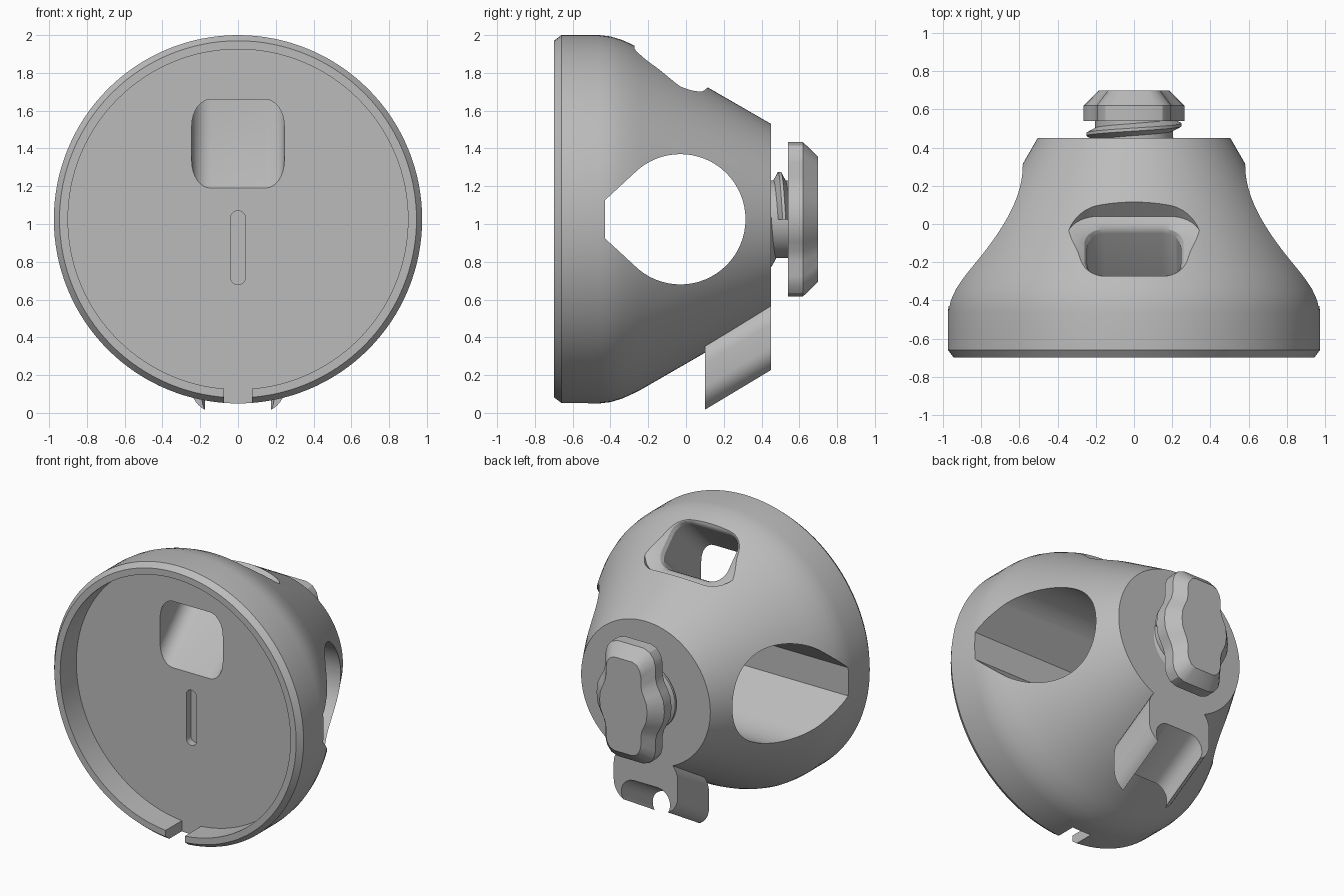
import bpy, bmesh, math
from math import sin, cos, pi, radians

old = bpy.data.objects.get("Cube")
if old:
    bpy.data.objects.remove(old, do_unlink=True)

ZC = 1.025          # height of the main axis
SLOPE = 0.577       # 30 degree taper

grey = bpy.data.materials.new("light_grey")
grey.use_nodes = True
grey.diffuse_color = (0.5, 0.5, 0.5, 1)
grey.node_tree.nodes["Principled BSDF"].inputs["Base Color"].default_value = (0.5, 0.5, 0.5, 1)


def loft(name, rings):
    """Closed solid through rings of 3D points, capped at both ends."""
    bm = bmesh.new()
    loops = [[bm.verts.new(p) for p in ring] for ring in rings]
    n = len(loops[0])
    for a, b in zip(loops, loops[1:]):
        for i in range(n):
            j = (i + 1) % n
            bm.faces.new((a[i], a[j], b[j], b[i]))
    bm.faces.new(loops[0])
    bm.faces.new(loops[-1])
    bmesh.ops.recalc_face_normals(bm, faces=bm.faces)
    mesh = bpy.data.meshes.new(name)
    bm.to_mesh(mesh)
    bm.free()
    obj = bpy.data.objects.new(name, mesh)
    bpy.context.collection.objects.link(obj)
    mesh.materials.append(grey)
    return obj


def rounded(hw, hh, r, n=8):
    """Rounded rectangle outline."""
    pts = []
    for k, (sx, sy) in enumerate(((1, 1), (-1, 1), (-1, -1), (1, -1))):
        for i in range(n + 1):
            a = (k + i / n) * pi / 2
            pts.append((sx * (hw - r) + r * cos(a), sy * (hh - r) + r * sin(a)))
    return pts


def lathe(name, profile, n=128):
    """Solid of revolution about the y axis from (y, radius) points."""
    return loft(name, [[(r * cos(2 * pi * i / n), y, ZC + r * sin(2 * pi * i / n))
                        for i in range(n)] for y, r in profile])


def sheared(name, outline, zc, y0, y1, slope=0.0):
    """Outline in x-z swept from y0 to y1, rising by slope; zc is its height at y1."""
    return loft(name, [[(x, y, zc + z + (y - y1) * slope) for x, z in outline]
                       for y in (y0, y1)])


def combine(target, tool, operation="DIFFERENCE"):
    tool.hide_render = True
    mod = target.modifiers.new(operation.title(), "BOOLEAN")
    mod.operation = operation
    mod.solver = "EXACT"
    mod.object = tool
    bpy.context.view_layer.objects.active = target
    bpy.ops.object.modifier_apply(modifier=mod.name)
    bpy.data.objects.remove(tool, do_unlink=True)


# Bell-shaped body
body = lathe("body", [(-0.70, 0.945), (-0.66, 0.975), (-0.46, 0.975), (-0.40, 0.968),
                      (-0.34, 0.95), (-0.28, 0.923), (-0.24, 0.903), (0.45, 0.505)])

# Slanted lug under the back, with its slot
combine(body, sheared("lug", rounded(0.25, 0.2, 0.14), 0.41, 0.10, 0.45, 0.6), "UNION")
combine(body, sheared("lug_slot", rounded(0.19, 0.1, 0.099), 0.37, -0.05, 0.6, 0.6))

# Front recess, rim notch and shallow centre slot
combine(body, lathe("recess", [(-0.8, 0.90), (-0.52, 0.90)]))
combine(body, sheared("rim_notch", rounded(0.075, 0.15, 0.02), 0.13, -0.8, -0.52))
combine(body, sheared("centre_slot", rounded(0.04, 0.195, 0.039), 0.875, -0.6, -0.47))

# Teardrop hole from side to side
hole_y, hole_r, steps = -0.03, 0.345, 48
drop = [(hole_y + hole_r * cos(a), hole_r * sin(a))
        for a in (radians(-135 + 270 * i / steps) for i in range(steps + 1))]
drop += [(-0.43, 0.10), (-0.43, -0.10)]
combine(body, loft("side_hole", [[(x, y, ZC + z) for y, z in drop] for x in (-1.2, 1.2)]))

# Diagonal tunnel from the recess to the top, flared where it comes out
h = math.sqrt(0.5)
rings = []
for s, grow in ((-0.25, 0), (0.50, 0), (0.525, 0.015), (0.545, 0.05), (0.56, 0.11), (0.75, 0.13)):
    rings.append([(x, -0.52 + (s - t) * h, 1.425 + (s + t) * h)
                  for x, t in rounded(0.245 + grow, 0.166 + grow * 0.6, 0.10 + grow * 0.6)])
combine(body, loft("tunnel", rings))

# Screw neck and thread
neck = lathe("screw_neck", [(0.40, 0.205), (0.56, 0.205)], 64)
coil = []
for i in range(97):
    a = pi - 3 * pi * i / 96
    y = 0.39 + 0.15 * i / 96 - 0.02
    coil.append([(r * cos(a), y + dy, ZC + r * sin(a))
                 for r, dy in ((0.19, -0.04), (0.25, -0.008), (0.25, 0.008), (0.19, 0.04))])
thread = loft("screw_thread", coil)

# Lobed knob with a chamfered back
quarter = [(0.265, 0), (0.258, 0.07), (0.235, 0.12), (0.208, 0.17), (0.195, 0.22),
           (0.195, 0.30), (0.182, 0.35), (0.15, 0.39), (0.10, 0.408)]
half = quarter + [(-x, z) for x, z in reversed(quarter)]
outline = half + [(-x, -z) for x, z in half[1:-1]]
knob = loft("knob", [[(x * kx, y, ZC + z * kz) for x, z in outline]
                     for y, kx, kz in ((0.54, 1, 1), (0.62, 1, 1), (0.70, 0.7, 0.81))])

# Smooth shading with sharp edges kept
for obj in (body, neck, thread, knob):
    bpy.ops.object.select_all(action="DESELECT")
    obj.select_set(True)
    bpy.context.view_layer.objects.active = obj
    bpy.ops.object.shade_smooth_by_angle(angle=radians(28))
